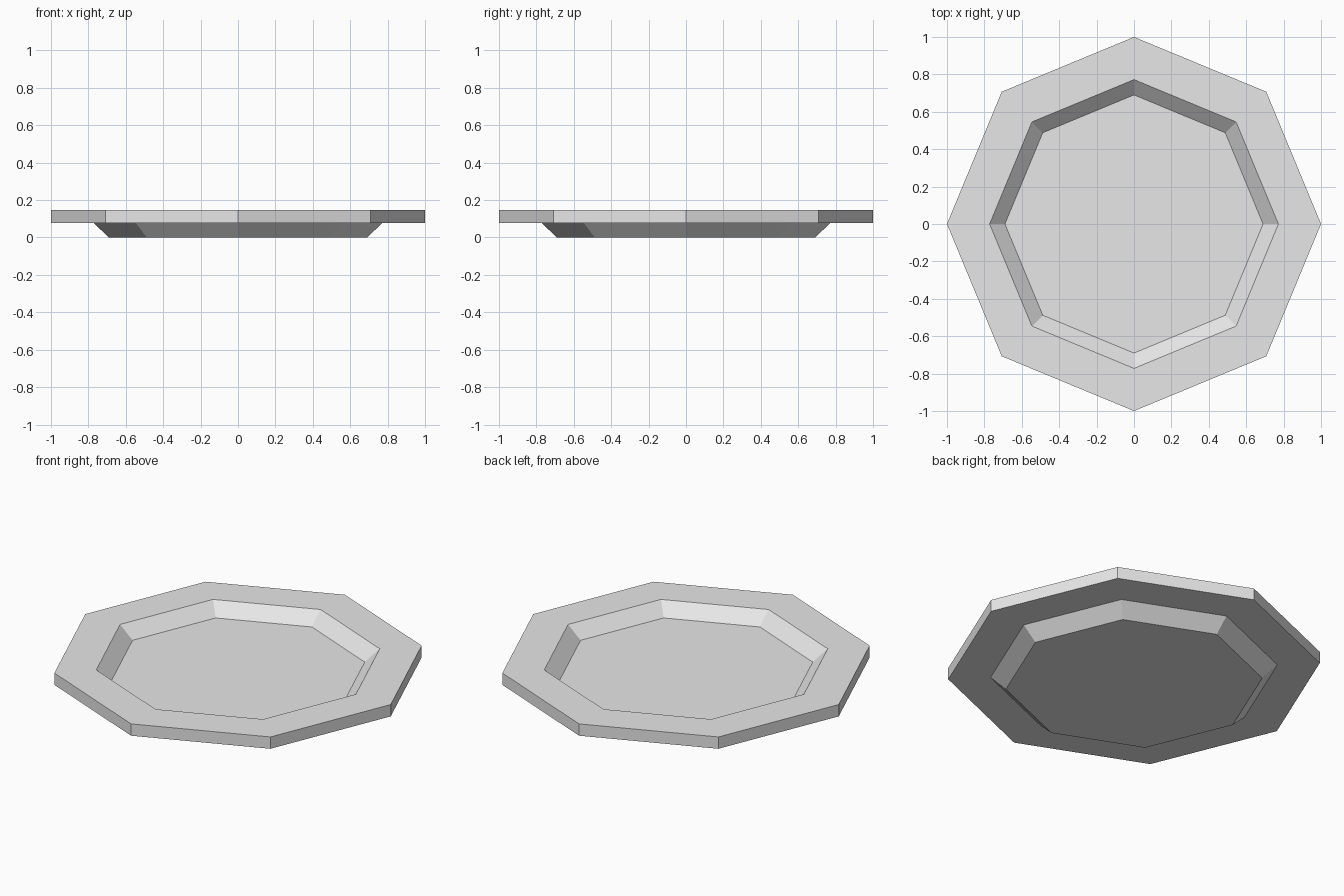
import bpy, bmesh
from math import cos, sin, pi

if "Cube" in bpy.data.objects:
    bpy.data.objects.remove(bpy.data.objects["Cube"], do_unlink=True)

SIDES = 8

# Single grey material
grey = bpy.data.materials.new("light_grey")
grey.use_nodes = True
colour = (0.8, 0.8, 0.8, 1)
grey.diffuse_color = colour
grey.node_tree.nodes["Principled BSDF"].inputs["Base Color"].default_value = colour

# Cross-section (radius, height): floor, sloped wall, rim, underside, foot
profile = [(0.69, 0.075), (0.772, 0.147), (1.0, 0.147),
           (1.0, 0.077), (0.772, 0.077), (0.69, 0.0)]

# Octagonal tray: rings of the profile joined by quads
bm = bmesh.new()
rings = [[bm.verts.new((r * cos(2 * pi * i / SIDES), r * sin(2 * pi * i / SIDES), z))
          for i in range(SIDES)] for r, z in profile]
for a, b in zip(rings, rings[1:]):
    for i in range(SIDES):
        j = (i + 1) % SIDES
        bm.faces.new((a[i], a[j], b[j], b[i]))

# Flat floor and base
bm.faces.new(rings[0])
bm.faces.new(rings[-1])
bmesh.ops.recalc_face_normals(bm, faces=bm.faces)

mesh = bpy.data.meshes.new("octagonal_tray")
bm.to_mesh(mesh)
bm.free()
mesh.materials.append(grey)
bpy.context.collection.objects.link(bpy.data.objects.new("octagonal_tray", mesh))
